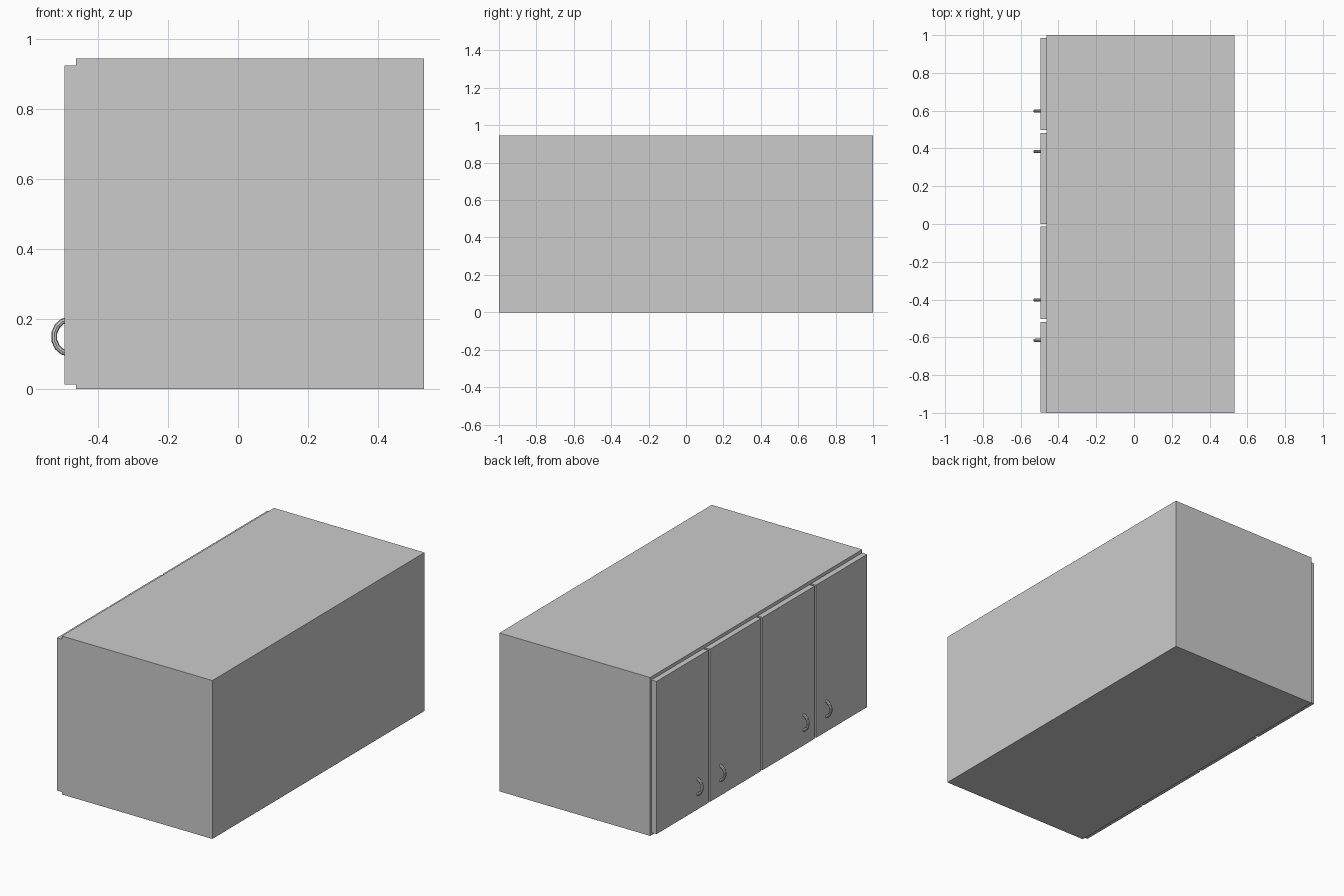
import bpy, bmesh
from math import pi, sin, cos
from mathutils import Vector

if "Cube" in bpy.data.objects:
    bpy.data.objects.remove(bpy.data.objects["Cube"])


def box(name, lo, hi):
    lo, hi = Vector(lo), Vector(hi)
    bm = bmesh.new()
    bmesh.ops.create_cube(bm, size=1)
    for v in bm.verts:
        v.co = Vector([(lo[i] + hi[i]) / 2 + v.co[i] * (hi[i] - lo[i]) for i in range(3)])
    return finish(name, bm)


def finish(name, bm):
    bmesh.ops.recalc_face_normals(bm, faces=bm.faces)
    mesh = bpy.data.meshes.new(name)
    bm.to_mesh(mesh)
    bm.free()
    obj = bpy.data.objects.new(name, mesh)
    bpy.context.collection.objects.link(obj)
    return obj


def bow_handle(name, y, z=0.15, segments=7, sides=8, r=0.0085):
    # round bar swept along a half ellipse, ends sunk into the door
    bm = bmesh.new()
    rings = []
    for i in range(segments + 1):
        a = pi * i / segments
        out = Vector((-sin(a), 0, cos(a)))
        mid = Vector((-0.483 - 0.043 * sin(a), y, z + 0.048 * cos(a)))
        rings.append([bm.verts.new(mid + out * r * cos(t) + Vector((0, r * sin(t), 0)))
                      for t in (2 * pi * k / sides for k in range(sides))])
    for p, q in zip(rings, rings[1:]):
        for k in range(sides):
            n = (k + 1) % sides
            bm.faces.new((p[k], p[n], q[n], q[k]))
    bm.faces.new(rings[0])
    bm.faces.new(rings[-1])
    return finish(name, bm)


# two cabinet carcasses side by side
for label, y0 in (("right", -1.0), ("left", 0.0)):
    box(f"carcass_{label}", (-0.463, y0, 0), (0.531, y0 + 1, 0.945))

# four slab doors with narrow gaps, each with a bow handle near its lower edge
doors = [(-0.999, -0.518, -0.616), (-0.504, -0.014, -0.402),
         (0.0, 0.483, 0.384), (0.498, 0.986, 0.598)]
for i, (y0, y1, hy) in enumerate(doors, 1):
    box(f"door_{i}", (-0.496, y0, 0.014), (-0.463, y1, 0.925))
    bow_handle(f"handle_{i}", hy)
